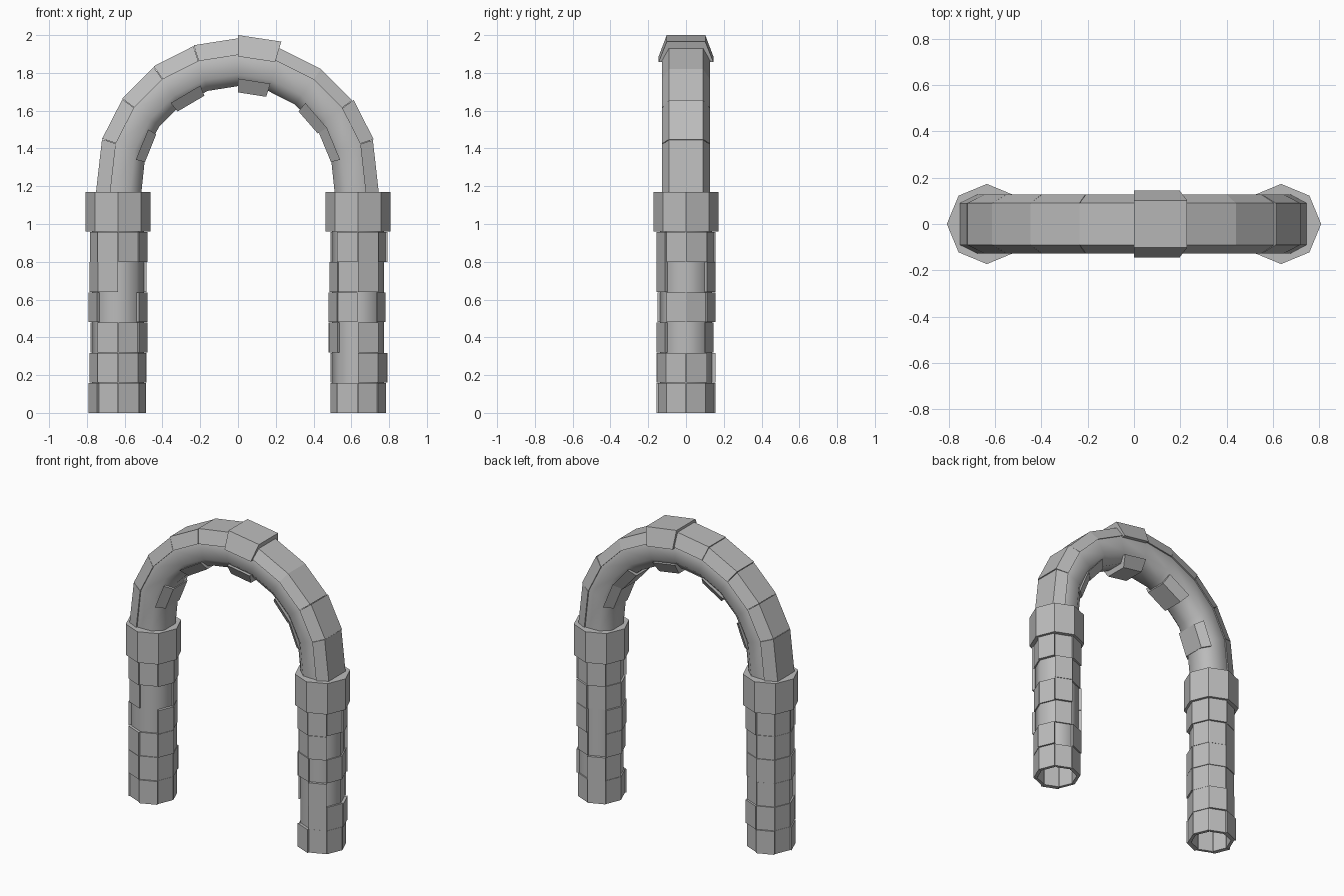
import bpy, bmesh, random
from math import sin, cos, pi, radians

random.seed(7)
if "Cube" in bpy.data.objects:
    bpy.data.objects.remove(bpy.data.objects["Cube"])

PILLAR_X = 0.635
ARCH_Z = 1.215      # height of the arch centre
ROW = 0.16          # height of one stone course

stone = bpy.data.materials.new("grey_stone")
stone.use_nodes = True
grey = (0.5, 0.5, 0.5, 1)
stone.diffuse_color = grey
stone.node_tree.nodes["Principled BSDF"].inputs["Base Color"].default_value = grey


def finish(name, bm, smooth=None):
    bmesh.ops.recalc_face_normals(bm, faces=bm.faces)
    mesh = bpy.data.meshes.new(name)
    bm.to_mesh(mesh)
    bm.free()
    mesh.materials.append(stone)
    obj = bpy.data.objects.new(name, mesh)
    bpy.context.collection.objects.link(obj)
    if smooth:
        bpy.ops.object.select_all(action='DESELECT')
        obj.select_set(True)
        bpy.context.view_layer.objects.active = obj
        bpy.ops.object.shade_smooth_by_angle(angle=radians(smooth))
    return obj


def skin(bm, rings, ends=True):
    """Bridge closed rings of points into a solid."""
    loops = [[bm.verts.new(p) for p in ring] for ring in rings]
    n = len(loops[0])
    for a, b in zip(loops, loops[1:]):
        for i in range(n):
            j = (i + 1) % n
            bm.faces.new((a[i], a[j], b[j], b[i]))
    if ends:
        bm.faces.new(loops[0])
        bm.faces.new(loops[-1])


def octagon(x, r, z):
    return [(x + r * cos(i * pi / 4), r * sin(i * pi / 4), z) for i in range(8)]


def arch_ring(section, degrees):
    a = radians(degrees)
    return [(r * cos(a), y, ARCH_Z + r * sin(a)) for r, y in section]


def mirrored(half):
    """Complete a half section of (radius, y) pairs across y = 0."""
    return half + [(r, -y) for r, y in reversed(half)]


# Pillars: smooth core, wrapped in uneven stones, topped with a capital
for side, x in (("left", PILLAR_X), ("right", -PILLAR_X)):
    bm = bmesh.new()
    skin(bm, [octagon(x, 0.138, 0), octagon(x, 0.138, 1.0)], ends=False)
    finish(side + "_pillar_core", bm, 50)

    bm = bmesh.new()
    for row in range(6):
        for k in range(8):
            r = random.choice((0, 0.146, 0.148, 0.15, 0.157))
            if row == 0:
                r = r or 0.146
            if not r:
                continue
            a0, a1 = k * pi / 4 + 0.01, (k + 1) * pi / 4 - 0.01
            corners = [(0.125, a0), (r, a0), (r, a1), (0.125, a1)]
            skin(bm, [[(x + q * cos(a), q * sin(a), z) for q, a in corners]
                      for z in (row * ROW, (row + 1) * ROW - 0.002)])
    finish(side + "_pillar_stones", bm)

    bm = bmesh.new()
    skin(bm, [octagon(x, 0.173, 0.96), octagon(x, 0.173, 1.17)])
    finish(side + "_capital", bm)

# Arch core: one smooth sweep between the capitals
core = mirrored([(0.735, 0.08), (0.68, 0.118), (0.575, 0.115), (0.515, 0.06)])
bm = bmesh.new()
skin(bm, [arch_ring(core, d) for d in [-6] + list(range(18, 180, 18)) + [186]])
finish("arch_core", bm, 50)


# Outer voussoirs: flat crown with sloping shoulders
def outer_stone(bm, degrees, r, crown, shoulder, base=0.68):
    section = mirrored([(r, crown), (base, shoulder), (base, 0.09)])
    skin(bm, [arch_ring(section, d) for d in degrees])


bm = bmesh.new()
for degrees, r in (((-5, 17.8), 0.75), ((18, 35.8), 0.755),
                   ((36, 54, 73), 0.748), ((90, 107.8), 0.768),
                   ((108, 125.8), 0.764), ((126, 143.8), 0.76),
                   ((144, 161.8), 0.757), ((162, 185), 0.757)):
    outer_stone(bm, degrees, r, 0.09, 0.127)
finish("outer_arch_stones", bm)

# Keystone: larger and prouder than its neighbours
bm = bmesh.new()
outer_stone(bm, (90, 73), 0.785, 0.102, 0.145, 0.672)
finish("keystone", bm)

# Inner stones: thin blocks under the arch
bm = bmesh.new()
for start, end, r in ((13, 32, 0.505), (32, 50, 0.498), (72, 90, 0.482),
                      (111, 130, 0.497), (149, 167, 0.505)):
    section = mirrored([(0.555, 0.085), (0.555, 0.118), (r, 0.075)])
    skin(bm, [arch_ring(section, d) for d in (start, end)])
finish("inner_arch_stones", bm)
